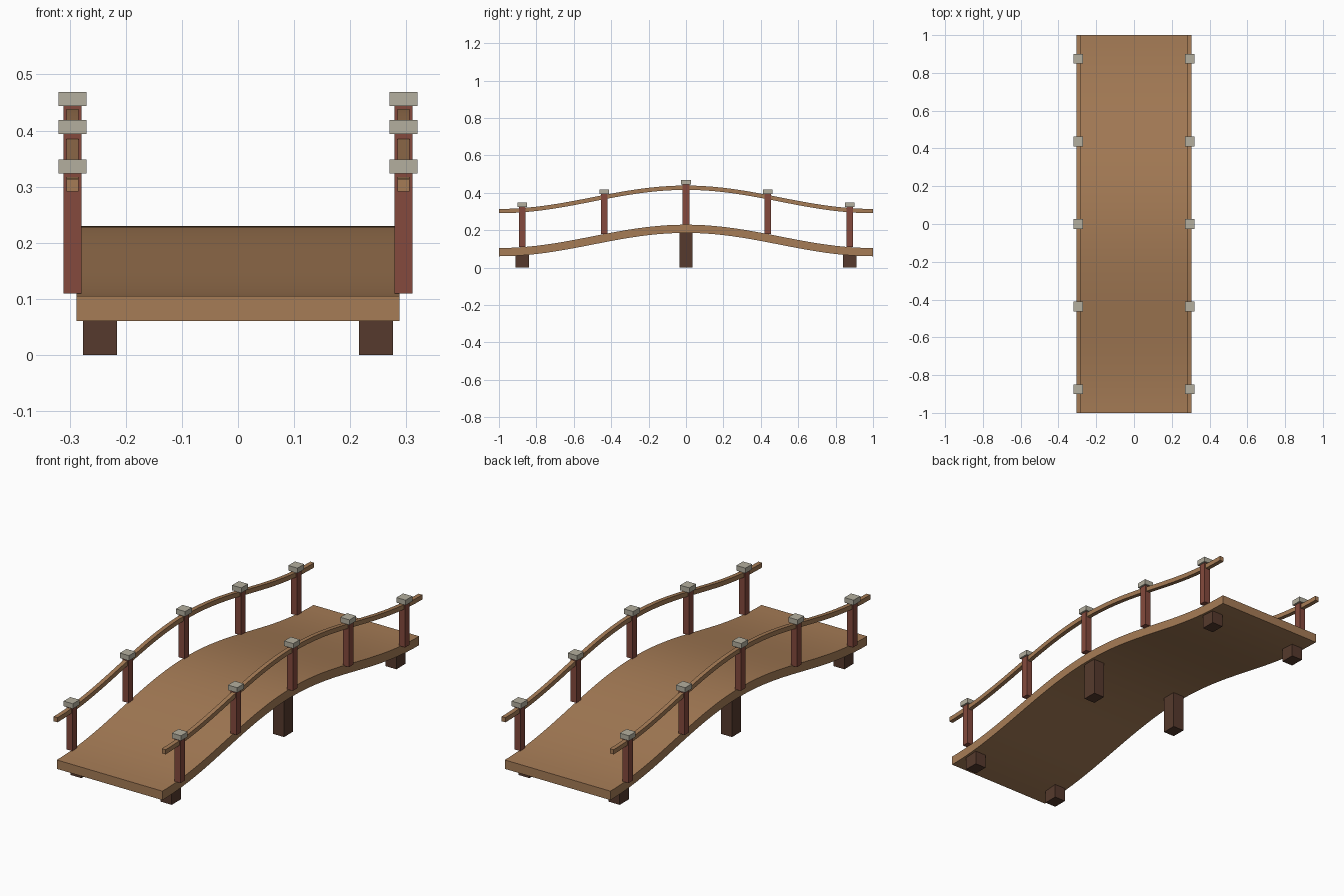
import bpy
import bmesh
import math

cube = bpy.data.objects.get("Cube")
if cube:
    bpy.data.objects.remove(cube, do_unlink=True)

RISE = 0.125          # height of the arch
DECK_END = 0.105      # deck top at the two ends
DECK_THICK = 0.044
RAIL_X = 0.295


def linear(c):
    c /= 255
    return c / 12.92 if c <= 0.04045 else ((c + 0.055) / 1.055) ** 2.4


def material(name, r, g, b):
    mat = bpy.data.materials.new(name)
    mat.use_nodes = True
    color = (linear(r), linear(g), linear(b), 1)
    mat.diffuse_color = color
    mat.node_tree.nodes["Principled BSDF"].inputs["Base Color"].default_value = color
    return mat


plank_wood = material("plank wood", 166, 124, 86)
red_wood = material("red wood", 133, 74, 61)
dark_wood = material("dark wood", 86, 58, 45)
cap_stone = material("cap stone", 180, 175, 159)


def arch(y):
    return RISE * (1 + math.cos(math.pi * y)) / 2


def finish(name, bm, mat):
    bmesh.ops.recalc_face_normals(bm, faces=bm.faces)
    mesh = bpy.data.meshes.new(name)
    bm.to_mesh(mesh)
    bm.free()
    mesh.materials.append(mat)
    obj = bpy.data.objects.new(name, mesh)
    bpy.context.collection.objects.link(obj)
    return obj


def box(name, x, y, z0, z1, width, depth, mat):
    bm = bmesh.new()
    bmesh.ops.create_cube(bm, size=1)
    for v in bm.verts:
        v.co.x = x + v.co.x * width
        v.co.y = y + v.co.y * depth
        v.co.z = z1 if v.co.z > 0 else z0
    return finish(name, bm, mat)


def arched_beam(name, x, width, z0, z1, mat, steps=40):
    """Rectangular section carried along the arch from end to end."""
    bm = bmesh.new()
    rings = []
    for i in range(steps + 1):
        y = -1 + 2 * i / steps
        h = arch(y)
        section = ((-1, z0), (1, z0), (1, z1), (-1, z1))
        rings.append([bm.verts.new((x + s * width / 2, y, z + h)) for s, z in section])
    for a, b in zip(rings, rings[1:]):
        for k in range(4):
            n = (k + 1) % 4
            bm.faces.new((a[k], a[n], b[n], b[k]))
    bm.faces.new(rings[0])
    bm.faces.new(rings[-1])
    obj = finish(name, bm, mat)
    bpy.ops.object.select_all(action="DESELECT")
    obj.select_set(True)
    bpy.context.view_layer.objects.active = obj
    bpy.ops.object.shade_smooth_by_angle(angle=math.radians(30))
    return obj


# Walkway
arched_beam("deck", 0, 0.576, DECK_END - DECK_THICK, DECK_END, plank_wood)

for side, s in (("left", 1), ("right", -1)):
    # Handrail
    arched_beam(f"{side}_handrail", s * RAIL_X, 0.021, 0.291, 0.314, plank_wood)

    # Railing posts with caps
    for i in range(5):
        y = -0.875 + i * 0.4375
        foot = DECK_END + arch(y)
        top = foot + 0.214
        box(f"{side}_post_{i + 1}", s * RAIL_X, y, foot, top, 0.032, 0.035, red_wood)
        box(f"{side}_post_cap_{i + 1}", s * RAIL_X, y, top, top + 0.025, 0.05, 0.052, cap_stone)

    # Supports below the deck
    for place, y in (("front", -0.875), ("middle", 0), ("back", 0.875)):
        top = DECK_END - DECK_THICK / 2 + arch(y)
        box(f"{side}_{place}_support", s * 0.246, y, 0, top, 0.06, 0.071, dark_wood)
